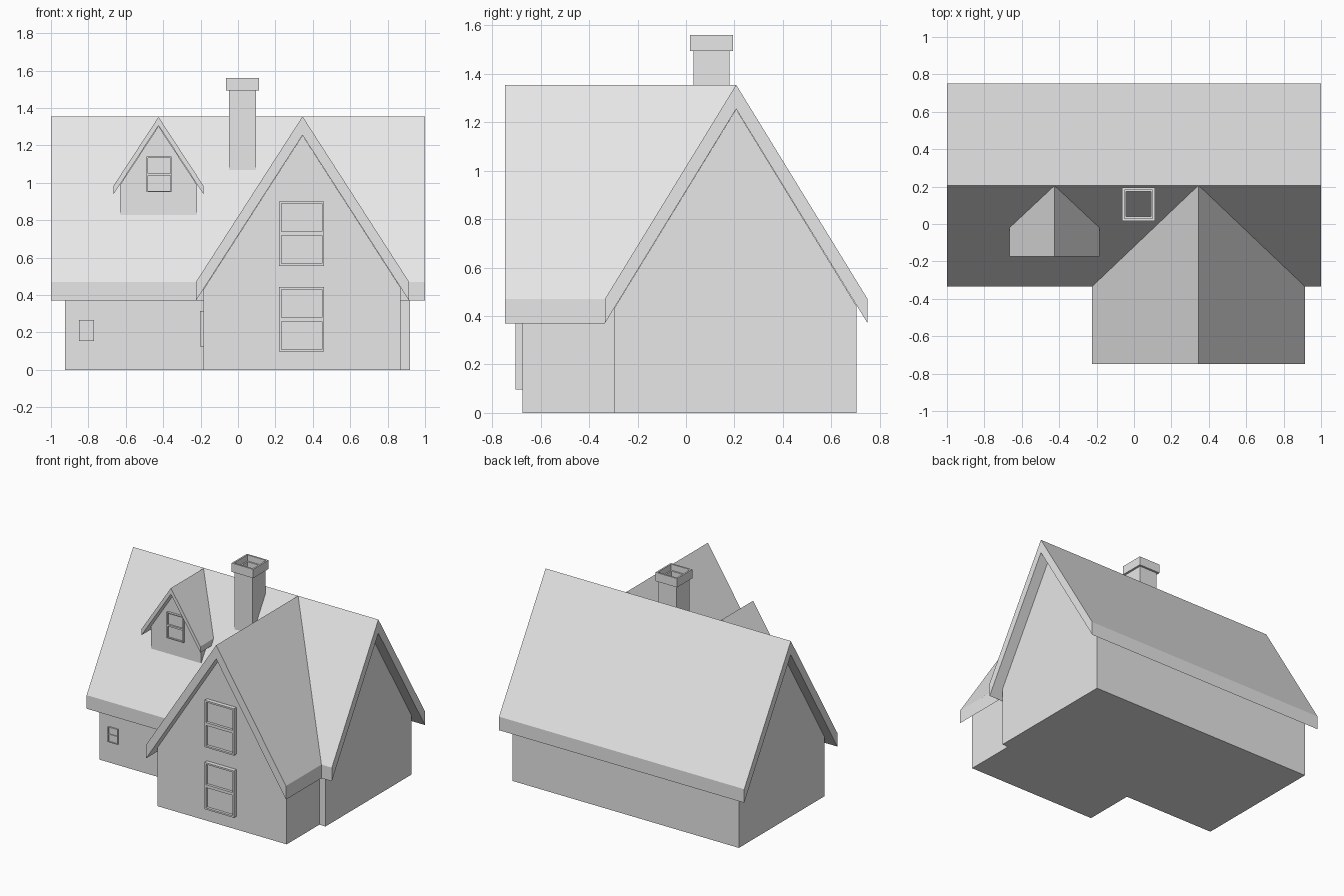
import bpy, bmesh
from mathutils import Matrix, Vector

if "Cube" in bpy.data.objects:
    bpy.data.objects.remove(bpy.data.objects["Cube"])

plaster = bpy.data.materials.new("pale_grey")
plaster.diffuse_color = (0.8, 0.8, 0.8, 1)
plaster.use_nodes = True
plaster.node_tree.nodes["Principled BSDF"].inputs["Base Color"].default_value = plaster.diffuse_color


def finish(name, bm):
    bmesh.ops.recalc_face_normals(bm, faces=bm.faces)
    mesh = bpy.data.meshes.new(name)
    bm.to_mesh(mesh)
    bm.free()
    mesh.materials.append(plaster)
    obj = bpy.data.objects.new(name, mesh)
    bpy.context.collection.objects.link(obj)
    return obj


def loft(name, loops, closed=False):
    """Skin a list of equal-length point loops; cap the ends, or join last to first."""
    bm = bmesh.new()
    rings = [[bm.verts.new(p) for p in loop] for loop in loops]
    n = len(rings[0])
    pairs = list(zip(rings, rings[1:])) + ([(rings[-1], rings[0])] if closed else [])
    for a, b in pairs:
        for i in range(n):
            j = (i + 1) % n
            bm.faces.new((a[i], a[j], b[j], b[i]))
    if not closed:
        bm.faces.new(rings[0])
        bm.faces.new(rings[-1])
    return finish(name, bm)


def roof_profile(left, mid, right, eave, ridge, thick):
    """Chevron section with vertical fascias."""
    return [(left, eave), (mid, ridge), (right, eave),
            (right, eave - thick), (mid, ridge - thick), (left, eave - thick)]


def gable_profile(left, mid, right, base, side_l, side_r, top):
    return [(left, base), (left, side_l), (mid, top), (right, side_r), (right, base)]


def along_x(name, profile, x0, x1):
    return loft(name, [[(x, y, z) for y, z in profile] for x in (x0, x1)])


def along_y(name, profile, y0, back):
    """back lists the rear y of every profile point."""
    return loft(name, [[(x, y0, z) for x, z in profile],
                       [(x, y, z) for (x, z), y in zip(profile, back)]])


def window(name, place, w, h, depth, frame):
    """Framed two-pane window, standing out along local -y from the origin."""
    bm = bmesh.new()

    def box(x0, x1, y0, y1, z0, z1):
        m = Matrix.Translation(((x0 + x1) / 2, (y0 + y1) / 2, (z0 + z1) / 2))
        bmesh.ops.create_cube(bm, size=1, matrix=m @ Matrix.Diagonal(
            (x1 - x0, y1 - y0, z1 - z0, 1)))

    a, b = w / 2, h / 2
    for s in (-1, 1):
        box(*sorted((s * a, s * (a - frame))), -depth, 0.01, -b, b)
        box(-a + frame, a - frame, -depth, 0.01, *sorted((s * b, s * (b - frame))))
    box(-a + frame, a - frame, -depth, 0.01, -frame * 0.9, frame * 0.9)
    box(-a + frame, a - frame, -depth * 0.35, 0.01, -b + frame, b - frame)
    bm.transform(place)
    return finish(name, bm)


# Main house: gabled body and roof with the ridge along x
along_x("main_walls", gable_profile(-0.295, 0.207, 0.705, 0, 0.434, 0.44, 1.254),
        -0.925, 0.92)
along_x("main_roof", roof_profile(-0.335, 0.207, 0.75, 0.47, 1.355, 0.1), -1, 1)

# Front wing: its roof ends in the valleys of the main roof
along_y("wing_walls", gable_profile(-0.185, 0.345, 0.87, 0, 0.43, 0.438, 1.254),
        -0.675, [-0.295] * 5)
along_y("wing_roof", roof_profile(-0.225, 0.345, 0.915, 0.47, 1.355, 0.1),
        -0.748, [-0.335, 0.207, -0.335] * 2)

# Dormer on the front slope
along_y("dormer_walls", gable_profile(-0.63, -0.425, -0.22, 0.8, 0.99, 0.99, 1.304),
        -0.115, [0.0, 0.0, 0.17, 0.0, 0.0])
along_y("dormer_roof", roof_profile(-0.665, -0.425, -0.185, 0.985, 1.352, 0.045),
        -0.175, [-0.015, 0.207, -0.015] * 2)

# Chimney: open square flue with a wider hollow cap
cx, cy = 0.024, 0.106
section = [(0.073, 1.0), (0.073, 1.495), (0.088, 1.495), (0.088, 1.56),
           (0.076, 1.56), (0.076, 1.515), (0.066, 1.515), (0.066, 1.0)]
loft("chimney", [[(cx + sx * r, cy + sy * (r + 0.001), z)
                  for sx, sy in ((-1, -1), (1, -1), (1, 1), (-1, 1))]
                 for r, z in section], closed=True)

# Windows: two tall on the wing, one on the dormer, one by the eave, one on the wing side
for label, z in (("lower", 0.27), ("upper", 0.728)):
    window("wing_window_" + label, Matrix.Translation((0.34, -0.675, z)),
           0.24, 0.345, 0.03, 0.012)
window("dormer_window", Matrix.Translation((-0.422, -0.115, 1.045)),
       0.135, 0.19, 0.017, 0.007)
window("small_window", Matrix.Translation((-0.81, -0.295, 0.21)),
       0.08, 0.112, 0.01, 0.005)
window("side_window", Matrix.Translation((-0.185, -0.49, 0.22))
       @ Matrix.Rotation(-1.5707963, 4, 'Z'), 0.135, 0.19, 0.017, 0.007)
